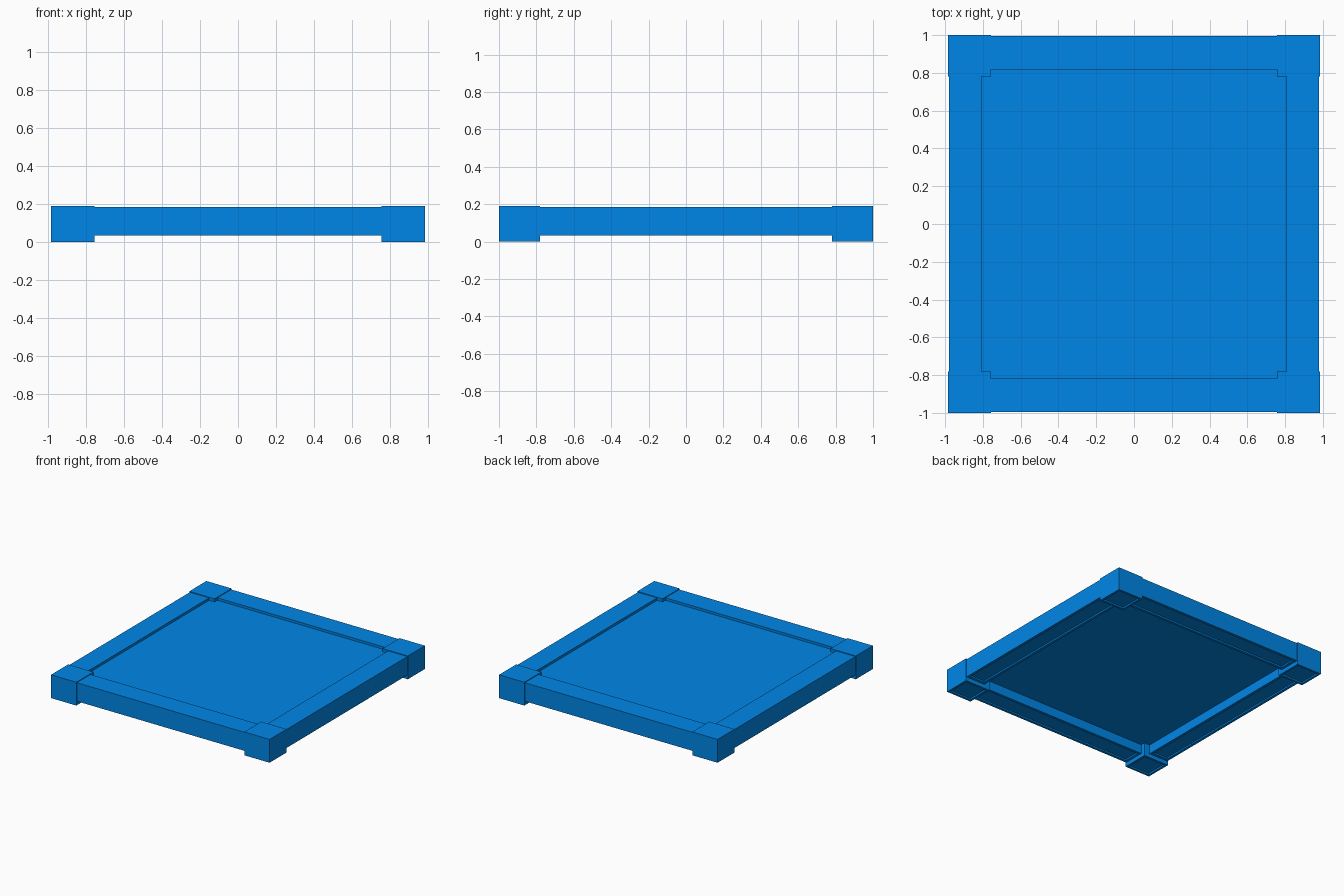
import bpy
import bmesh
from mathutils import Vector

cube = bpy.data.objects.get("Cube")
if cube:
    bpy.data.objects.remove(cube, do_unlink=True)

blue = bpy.data.materials.new("blue plastic")
blue.use_nodes = True
colour = (0.0, 0.24, 0.8, 1)
blue.diffuse_color = colour
blue.node_tree.nodes["Principled BSDF"].inputs["Base Color"].default_value = colour


def block(name, low, high, rim=0, depth=0):
    """Box between two corners, with an optional rimmed recess underneath."""
    low, high = Vector(low), Vector(high)
    bm = bmesh.new()
    bmesh.ops.create_cube(bm, size=1)
    for v in bm.verts:
        v.co = (low + high) / 2 + v.co * (high - low)
    bm.normal_update()
    if rim:
        # Flat rim first, then an upright step into the recess
        bottom = min(bm.faces, key=lambda f: f.normal.z)
        bmesh.ops.inset_region(bm, faces=[bottom], thickness=rim)
        bmesh.ops.inset_region(bm, faces=[bottom], thickness=0.001)
        for v in bottom.verts:
            v.co.z += depth
    bmesh.ops.recalc_face_normals(bm, faces=bm.faces)
    mesh = bpy.data.meshes.new(name)
    bm.to_mesh(mesh)
    bm.free()
    mesh.materials.append(blue)
    obj = bpy.data.objects.new(name, mesh)
    bpy.context.collection.objects.link(obj)
    return obj


def span(side, inner, outer):
    """Ordered range on one side of the centre."""
    return sorted((side * inner, side * outer))


# Recessed deck panel
block("deck_panel", (-0.82, -0.83, 0.108), (0.82, 0.83, 0.164))

# Corner feet, slightly proud of the rails, with a shallow recess underneath
for sx, x_name in ((-1, "right"), (1, "left")):
    for sy, y_name in ((-1, "front"), (1, "back")):
        x0, x1 = span(sx, 0.757, 0.985)
        y0, y1 = span(sy, 0.78, 1.0)
        block(f"{y_name}_{x_name}_corner_foot", (x0, y0, 0), (x1, y1, 0.19), 0.025, 0.012)

# Edge rails with shallow channels underneath
for s, name in ((-1, "front"), (1, "back")):
    y0, y1 = span(s, 0.817, 0.994)
    block(f"{name}_rail", (-0.757, y0, 0.033), (0.757, y1, 0.184), 0.03, 0.012)
for s, name in ((-1, "right"), (1, "left")):
    x0, x1 = span(s, 0.807, 0.98)
    block(f"{name}_rail", (x0, -0.78, 0.033), (x1, 0.78, 0.184), 0.03, 0.012)
